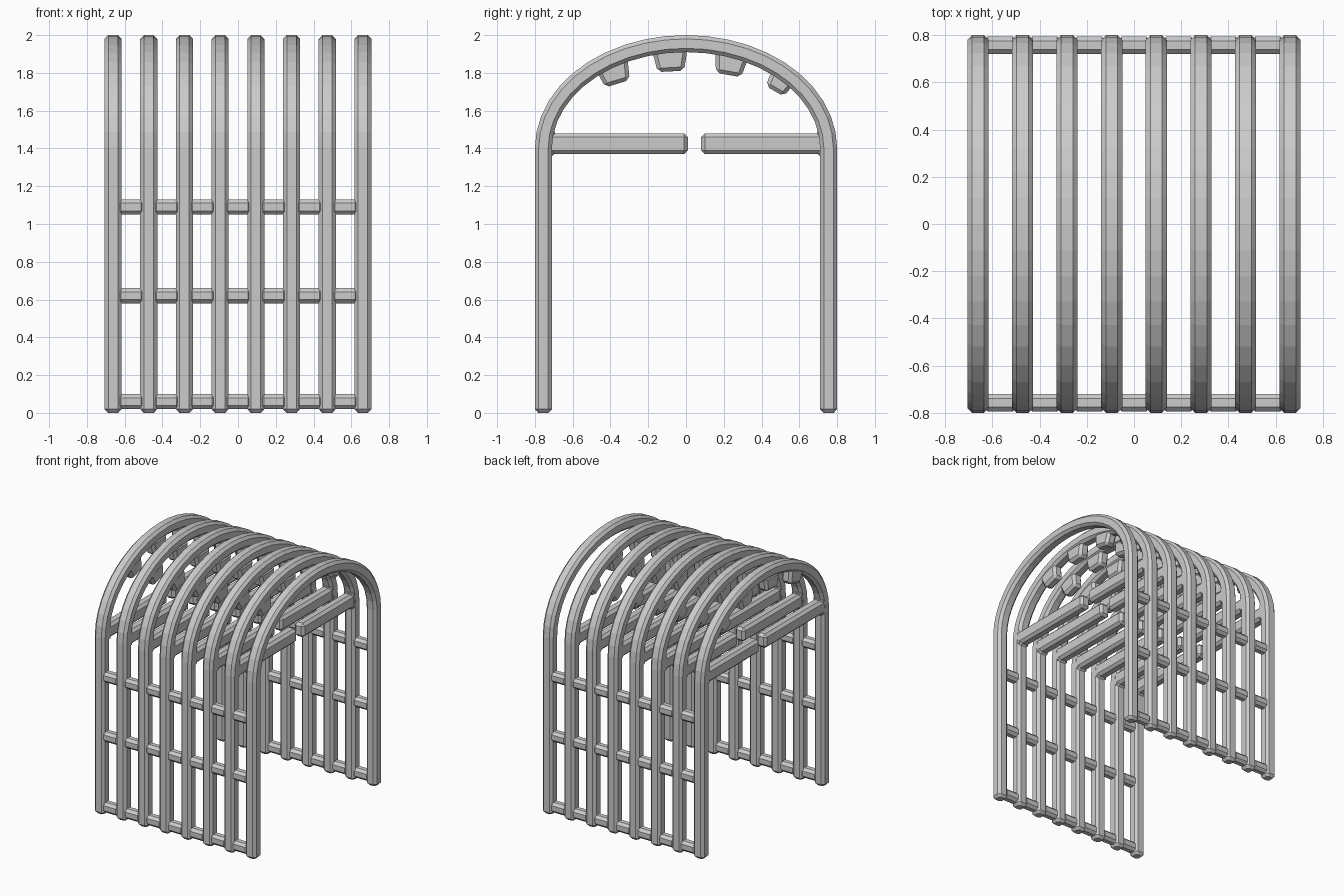
import bpy, bmesh
from math import sin, cos, pi, radians
from mathutils import Vector, Matrix

if "Cube" in bpy.data.objects:
    bpy.data.objects.remove(bpy.data.objects["Cube"])

STEP = 0.189
XS = [(i - 3.5) * STEP for i in range(8)]
C = 0.02  # chamfer size


def finish(name, bm):
    bmesh.ops.recalc_face_normals(bm, faces=bm.faces)
    me = bpy.data.meshes.new(name)
    bm.to_mesh(me)
    bm.free()
    ob = bpy.data.objects.new(name, me)
    bpy.context.collection.objects.link(ob)
    return ob


def place(name, ob, offset):
    # linked copy for repeats
    o = bpy.data.objects.new(name, ob.data)
    bpy.context.collection.objects.link(o)
    o.matrix_world = Matrix.Translation(offset)
    return o


def block(name, size, loc, tilt=0.0, flare=1.0, bevel=C):
    bm = bmesh.new()
    bmesh.ops.create_cube(bm, size=1)
    for v in bm.verts:
        v.co = Vector(v.co[i] * size[i] for i in range(3))
        if v.co.z > 0:
            v.co.y *= flare
    bmesh.ops.bevel(bm, geom=bm.edges[:], offset=bevel, segments=1,
                    affect='EDGES', profile=0.5)
    bm.transform(Matrix.Translation(loc) @ Matrix.Rotation(tilt, 4, 'X'))
    return finish(name, bm)


def arch(name):
    # chamfered square section swept up the leg, over an ellipse and down
    h, k = 0.045, 0.045 - C
    sec = [(h, k), (k, h), (-k, h), (-h, k), (-h, -k), (-k, -h), (k, -h), (h, -k)]
    a, b, z0, n = 0.755, 0.555, 1.40, 22
    path = [(-a, 0, -1, 0, 0.6), (-a, C, -1, 0, 1)]  # y, z, normal y, normal z, scale
    for i in range(n + 1):
        t = pi - pi * i / n
        nv = Vector((cos(t) / a, sin(t) / b)).normalized()
        path.append((a * cos(t), z0 + b * sin(t), nv.x, nv.y, 1))
    path += [(a, C, 1, 0, 1), (a, 0, 1, 0, 0.6)]
    bm = bmesh.new()
    rings = [[bm.verts.new((p * s, y + q * s * ny, z + q * s * nz)) for p, q in sec]
             for y, z, ny, nz, s in path]
    for r0, r1 in zip(rings, rings[1:]):
        for i in range(8):
            j = (i + 1) % 8
            bm.faces.new((r0[i], r0[j], r1[j], r1[i]))
    bm.faces.new(rings[0])
    bm.faces.new(rings[-1])
    return finish(name, bm)


# eight arches
first = arch("arch")
for x in XS[1:]:
    place("arch", first, (x, 0, 0))
first.location.x = XS[0]

# short side slats between neighbouring arches
for i in range(7):
    for z in (0.06, 0.62, 1.09):
        for s in (-1, 1):
            block("side_slat", (0.145, 0.075, 0.08),
                  (XS[i] + STEP / 2, s * 0.757, z))

# inner parts on every arch but the last: arms, brackets and roof studs
STUDS = [(-0.38, 1.80, 17, 0.135), (-0.083, 1.868, 3, 0.14),
         (0.235, 1.848, -10, 0.135), (0.50, 1.755, -30, 0.11)]
for x in XS[:7]:
    block("front_arm", (0.085, 0.755, 0.11), (x, -0.3675, 1.425))
    block("back_arm", (0.085, 0.66, 0.11), (x, 0.41, 1.425))
    for s in (-1, 1):
        block("arm_bracket", (0.088, 0.06, 0.15), (x, s * 0.723, 1.43))
    for y, z, deg, w in STUDS:
        block("roof_stud", (0.085, w, 0.12), (x, y, z), radians(deg), 1.35)
